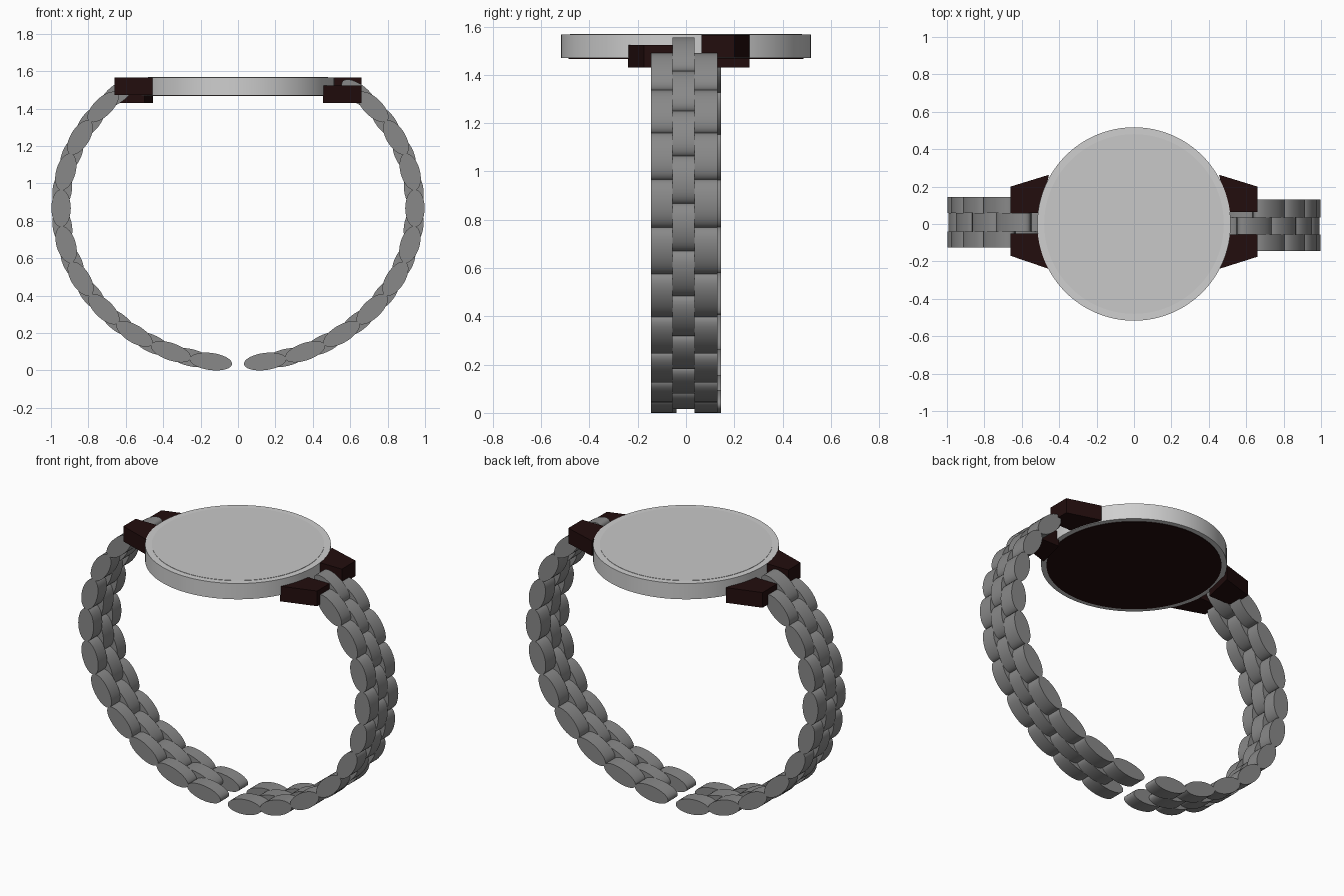
import bpy
import bmesh
from math import radians, pi
from mathutils import Matrix

cube = bpy.data.objects.get("Cube")
if cube:
    bpy.data.objects.remove(cube, do_unlink=True)


def material(name, rgb):
    mat = bpy.data.materials.new(name)
    mat.use_nodes = True
    mat.diffuse_color = (*rgb, 1)
    mat.node_tree.nodes["Principled BSDF"].inputs["Base Color"].default_value = (*rgb, 1)
    return mat


silver = material("silver case", (0.62, 0.62, 0.62))
glass = material("pale glass", (0.58, 0.58, 0.58))
steel = material("grey steel", (0.25, 0.25, 0.25))
dark = material("dark brown", (0.016, 0.004, 0.004))


def finish(name, bm, mat, smooth=True):
    bmesh.ops.recalc_face_normals(bm, faces=bm.faces)
    mesh = bpy.data.meshes.new(name)
    bm.to_mesh(mesh)
    bm.free()
    mesh.materials.append(mat)
    obj = bpy.data.objects.new(name, mesh)
    bpy.context.collection.objects.link(obj)
    if smooth:
        bpy.ops.object.select_all(action="DESELECT")
        obj.select_set(True)
        bpy.context.view_layer.objects.active = obj
        bpy.ops.object.shade_smooth_by_angle(angle=radians(35))
    return obj


def disc(name, radius, low, high, mat):
    bm = bmesh.new()
    bmesh.ops.create_cone(bm, cap_ends=True, segments=96, radius1=radius, radius2=radius,
                          depth=high - low,
                          matrix=Matrix.Translation((0, 0, (low + high) / 2)))
    return finish(name, bm, mat)


# Round case with its glass and dark back plate
disc("case", 0.517, 1.47, 1.567, silver)
disc("glass", 0.48, 1.565, 1.569, glass)
disc("back_plate", 0.487, 1.467, 1.472, dark)


# Tapered lugs: the front and back ones of each side sit at different heights
def lug(name, side, y_inner, y_tip, y_root, low):
    outline = [(0.455, y_root), (0.66, y_tip), (0.66, y_inner), (0.50, y_inner)]
    bm = bmesh.new()
    base = bm.faces.new([bm.verts.new((side * x, y, low)) for x, y in outline])
    top = bmesh.ops.extrude_face_region(bm, geom=[base])
    verts = [v for v in top["geom"] if isinstance(v, bmesh.types.BMVert)]
    bmesh.ops.translate(bm, verts=verts, vec=(0, 0, 0.093))
    finish(name, bm, dark, smooth=False)


lug("left_front_lug", 1, -0.055, -0.175, -0.24, 1.43)
lug("left_back_lug", 1, 0.065, 0.20, 0.263, 1.473)
lug("right_front_lug", -1, -0.05, -0.17, -0.24, 1.473)
lug("right_back_lug", -1, 0.058, 0.20, 0.263, 1.43)


# Bracelet rows: oval links around a circle, flattened a little in height
def link_row(name, side, y_min, y_max, start):
    bm = bmesh.new()
    for i in range(10):
        angle = radians(start - 13.5 * i)
        place = (Matrix.Translation((0, (y_min + y_max) / 2, 0.87))
                 @ Matrix.Diagonal((side, 1, 0.88, 1))
                 @ Matrix.Rotation(-angle, 4, "Y")
                 @ Matrix.Translation((0.946, 0, 0))
                 @ Matrix.Diagonal((0.052, 1, 0.114, 1))
                 @ Matrix.Rotation(pi / 2, 4, "X"))
        bmesh.ops.create_cone(bm, cap_ends=True, segments=32, radius1=1, radius2=1,
                              depth=y_max - y_min, matrix=place)
    finish(name, bm, steel)


OUTER, MIDDLE = 40.3, 47.05
for label, side, edges in (("left", 1, (-0.145, -0.055, 0.035, 0.13)),
                           ("right", -1, (-0.125, -0.04, 0.06, 0.145))):
    for i, row in enumerate(("front", "middle", "back")):
        link_row(f"{label}_{row}_links", side, edges[i], edges[i + 1],
                 MIDDLE if row == "middle" else OUTER)
